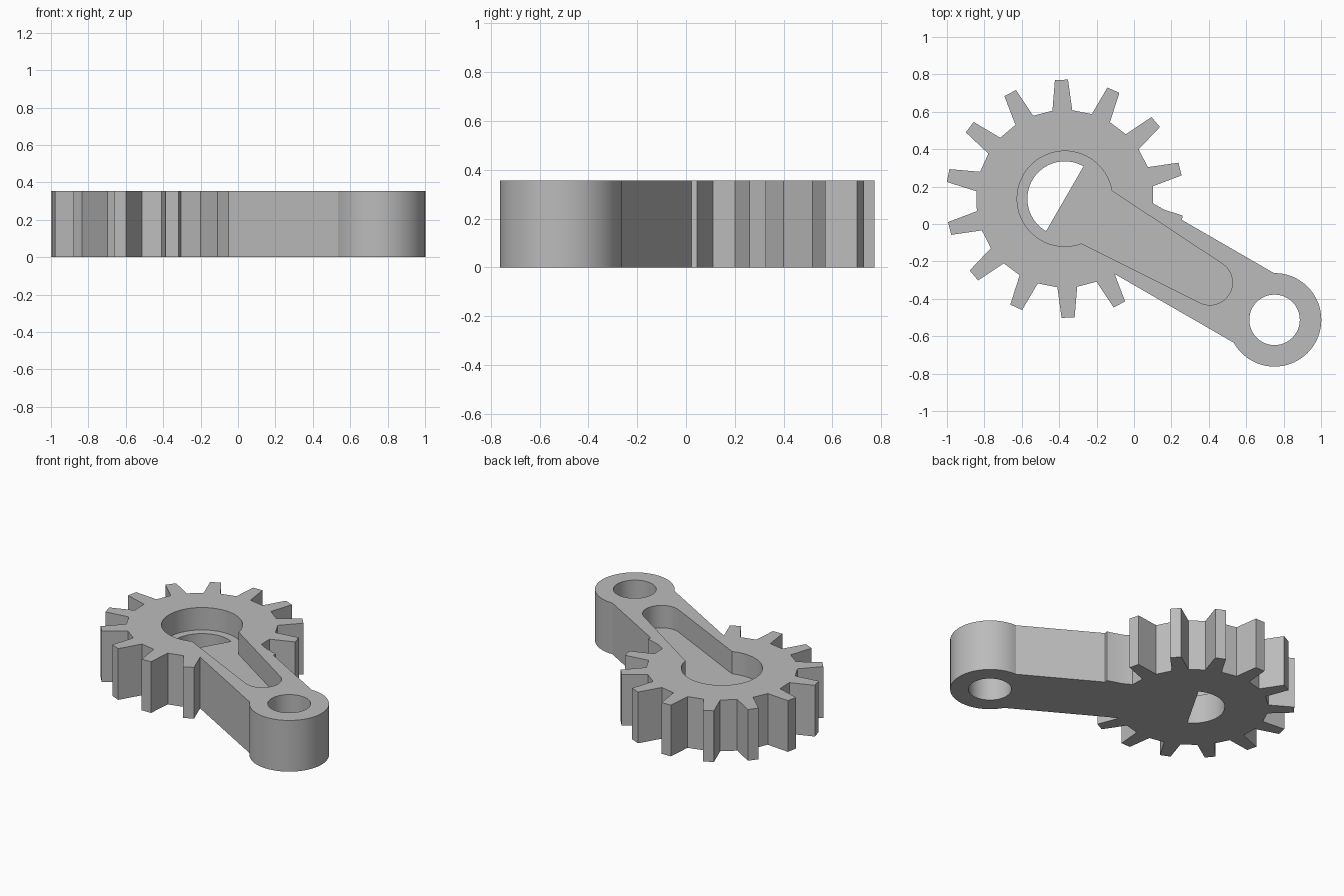
import bpy
import bmesh
from math import sin, cos, radians, pi
from mathutils import Matrix

cube = bpy.data.objects.get("Cube")
if cube:
    bpy.data.objects.remove(cube, do_unlink=True)

HEIGHT = 0.355
FLOOR = 0.2            # pocket floor level
HUB = (-0.37, 0.135)   # gear centre
REACH = 1.295          # hub to pivot eye
ARM_ANGLE = radians(-30)
TEETH = 14

grey = bpy.data.materials.new("plain grey")
grey.use_nodes = True
colour = (0.5, 0.5, 0.5, 1)
grey.diffuse_color = colour
grey.node_tree.nodes["Principled BSDF"].inputs["Base Color"].default_value = colour


def arc(cx, r, start, end, steps=48):
    """Points on an arc centred on the arm axis, angles in degrees."""
    angles = [radians(start + (end - start) * i / steps) for i in range(steps + 1)]
    return [(cx + r * cos(a), r * sin(a)) for a in angles]


def prism(name, points, low, high, turn=ARM_ANGLE):
    """Extrude a hub-centred profile from low to high."""
    bm = bmesh.new()
    face = bm.faces.new([bm.verts.new((x, y, low)) for x, y in points])
    top = bmesh.ops.extrude_face_region(bm, geom=[face])["geom"]
    bmesh.ops.translate(bm, vec=(0, 0, high - low),
                        verts=[v for v in top if isinstance(v, bmesh.types.BMVert)])
    bmesh.ops.recalc_face_normals(bm, faces=bm.faces)
    bm.transform(Matrix.Translation((*HUB, 0)) @ Matrix.Rotation(turn, 4, "Z"))
    mesh = bpy.data.meshes.new(name)
    bm.to_mesh(mesh)
    bm.free()
    mesh.materials.append(grey)
    obj = bpy.data.objects.new(name, mesh)
    bpy.context.collection.objects.link(obj)
    return obj


def combine(target, other, operation):
    mod = target.modifiers.new(operation.lower(), "BOOLEAN")
    mod.operation = operation
    mod.solver = "EXACT"
    mod.object = other
    bpy.context.view_layer.objects.active = target
    bpy.ops.object.modifier_apply(modifier=mod.name)
    bpy.data.objects.remove(other, do_unlink=True)


# Gear with straight-sided teeth
tooth = [(0.475, -6.4), (0.637, -3.15), (0.637, 3.15), (0.475, 6.4)]
outline = []
for i in range(TEETH):
    for r, offset in tooth:
        a = 2 * pi * i / TEETH + radians(offset)
        outline.append((r * cos(a), r * sin(a)))
lever = prism("gear_lever", outline, 0, HEIGHT, radians(91.6))

# Arm ending in a round eye
arm = prism("arm", [(0.3, -0.215)] + arc(REACH, 0.25, -120.7, 120.7) + [(0.3, 0.215)],
            0, HEIGHT)
combine(lever, arm, "UNION")

# Keyhole pocket: round recess running into a tapered slot
pocket = prism("pocket_cutter",
               arc(0, 0.255, 39.5, 320.5) + arc(0.896, 0.12, -86.5, 86.5, 32),
               FLOOR, HEIGHT + 0.1)
combine(lever, pocket, "DIFFERENCE")

# Half-round through hole in the hub and round hole in the eye
combine(lever, prism("half_hole_cutter", arc(0, 0.2, 90, 270), -0.1, HEIGHT + 0.1),
        "DIFFERENCE")
combine(lever, prism("eye_hole_cutter", arc(REACH, 0.135, 0, 352.5, 47), -0.1, HEIGHT + 0.1),
        "DIFFERENCE")

bpy.ops.object.select_all(action="DESELECT")
lever.select_set(True)
bpy.context.view_layer.objects.active = lever
bpy.ops.object.shade_smooth_by_angle(angle=radians(20))
